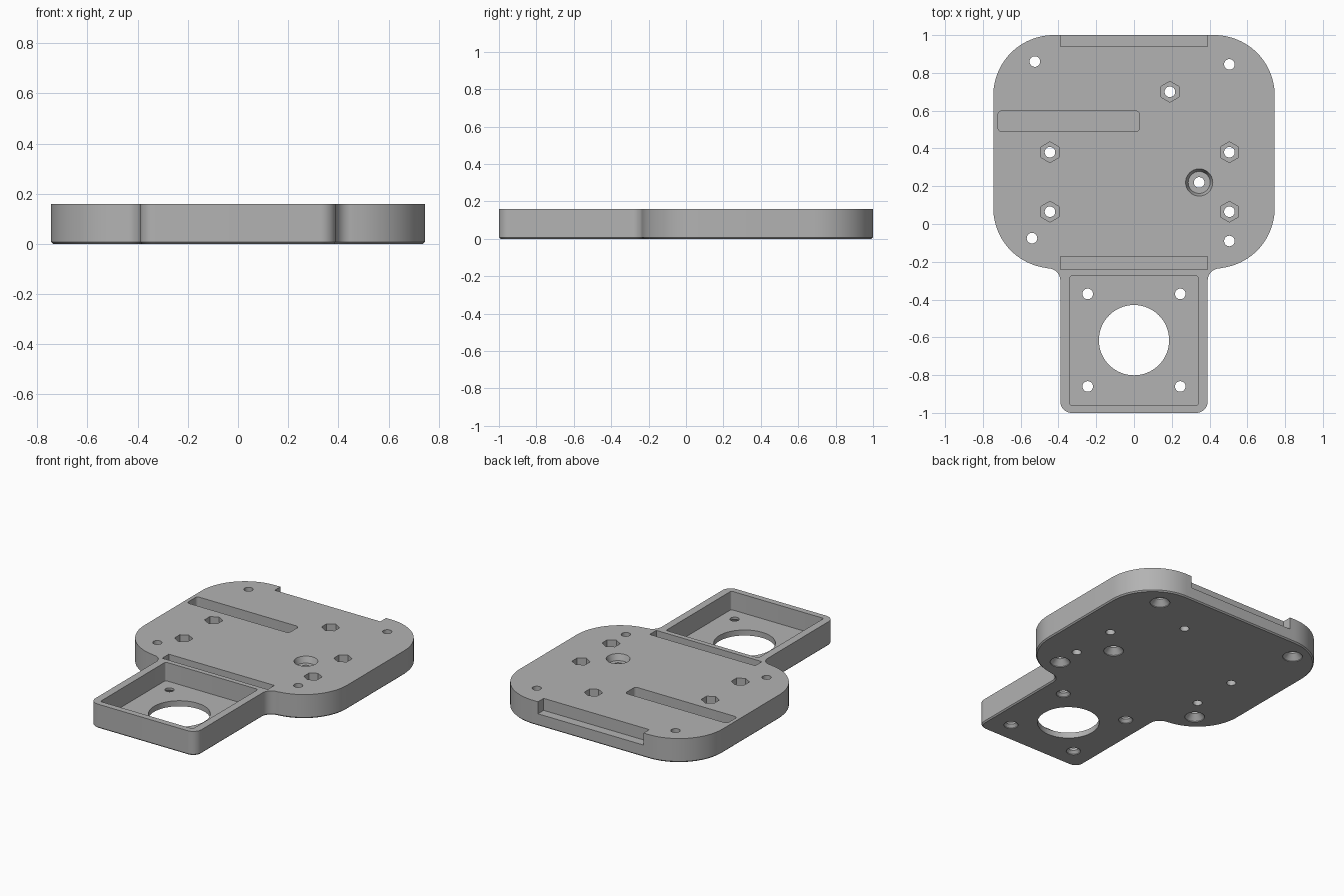
import bpy, bmesh, math
from mathutils import Vector

cube = bpy.data.objects.get("Cube")
if cube:
    bpy.data.objects.remove(cube, do_unlink=True)

TOP = 0.16
grey = bpy.data.materials.new("plain_grey")
grey.use_nodes = True
COLOUR = (0.45, 0.45, 0.45, 1)
grey.diffuse_color = COLOUR
grey.node_tree.nodes["Principled BSDF"].inputs["Base Color"].default_value = COLOUR


def rounded(corners, seg=12):
    """Closed outline from (x, y, radius) corners, each replaced by an arc."""
    out = []
    for i, (x, y, r) in enumerate(corners):
        p = Vector((x, y))
        a = (Vector(corners[i - 1][:2]) - p).normalized()
        b = (Vector(corners[(i + 1) % len(corners)][:2]) - p).normalized()
        if r == 0:
            out.append(p)
            continue
        centre = p + (a + b) * r
        for k in range(seg + 1):
            t = math.pi / 2 * k / seg
            out.append(centre - b * r * math.cos(t) - a * r * math.sin(t))
    return out


def make(name, bm):
    bmesh.ops.recalc_face_normals(bm, faces=bm.faces)
    me = bpy.data.meshes.new(name)
    bm.to_mesh(me)
    bm.free()
    me.materials.append(grey)
    ob = bpy.data.objects.new(name, me)
    bpy.context.collection.objects.link(ob)
    return ob


def prism(name, pts, z0, z1):
    bm = bmesh.new()
    face = bm.faces.new([bm.verts.new((p[0], p[1], z0)) for p in pts])
    ext = bmesh.ops.extrude_face_region(bm, geom=[face])["geom"]
    moved = [v for v in ext if isinstance(v, bmesh.types.BMVert)]
    bmesh.ops.translate(bm, verts=moved, vec=(0, 0, z1 - z0))
    return make(name, bm)


def lathe(name, x, y, profile, sides=32, turn=0.0):
    """Solid of revolution from (radius, z) rings, listed upwards."""
    bm = bmesh.new()
    rings = []
    for r, z in profile:
        angles = [turn + math.tau * k / sides for k in range(sides)]
        rings.append([bm.verts.new((x + r * math.cos(a), y + r * math.sin(a), z))
                      for a in angles])
    for low, high in zip(rings, rings[1:]):
        for k in range(sides):
            n = (k + 1) % sides
            bm.faces.new((low[k], low[n], high[n], high[k]))
    bm.faces.new(rings[0])
    bm.faces.new(rings[-1])
    return make(name, bm)


def box_pts(x0, x1, y0, y1, r):
    return rounded([(x0, y0, r), (x1, y0, r), (x1, y1, r), (x0, y1, r)], 6)


# Plate: rounded body with a narrower front tab, filleted where they meet
half = [(0.39, -1, 0.06), (0.39, -0.235, 0.065), (0.745, -0.235, 0.0), (0.745, 1, 0.32)]
BODY_R = 0.32
right_pts = rounded([(0, -1, 0)] + half[:2] + [(0.8, -0.235, 0), (0.8, 1, 0), (0, 1, 0)])[1:-3]
corner = rounded([(0, -0.235, 0), (0.745, -0.235, BODY_R), (0.745, 1, BODY_R), (0, 1, 0)], 24)[1:-1]
right_pts += [p for p in corner if p.x > right_pts[-1].x + 0.005 or p.y > 0]
outline = right_pts + [Vector((-p.x, p.y)) for p in reversed(right_pts)]
plate = prism("mounting_plate", outline, 0, TOP)

# Small chamfer round the underside
bm = bmesh.new()
bm.from_mesh(plate.data)
rim = [e for e in bm.edges if all(v.co.z < 0.001 for v in e.verts)]
bmesh.ops.bevel(bm, geom=rim, offset=0.008, segments=1, affect='EDGES')
bm.to_mesh(plate.data)
bm.free()

HI, LO = TOP + 0.05, -0.05
cutters = [
    # Square pocket, slots and rear notch
    prism("pocket_cutter", box_pts(-0.34, 0.34, -0.96, -0.275, 0.012), 0.037, HI),
    prism("front_slot_cutter", box_pts(-0.388, 0.388, -0.242, -0.172, 0), 0.08, HI),
    prism("long_slot_cutter", box_pts(-0.72, 0.03, 0.49, 0.598, 0.02), 0.09, HI),
    prism("rear_notch_cutter", box_pts(-0.388, 0.388, 0.94, 1.1, 0), 0.08, HI),
    # Large round opening in the tab
    lathe("opening_cutter", 0, -0.615, [(0.186, LO), (0.186, HI)], 64),
]


def screw_hole(x, y, wide, depth):
    """Through hole countersunk from below."""
    cutters.append(lathe("screw_cutter", x, y, [
        (wide, LO), (wide, 0.005), (0.028, depth), (0.028, HI)]))


# Tab screws and plate screws
for x in (-0.245, 0.245):
    for y in (-0.86, -0.37):
        screw_hole(x, y, 0.043, 0.022)
for x, y in ((-0.525, 0.86), (0.505, 0.845), (-0.54, -0.075), (0.505, -0.09)):
    screw_hole(x, y, 0.06, 0.04)

# Hexagonal nut recesses with through holes
for x, y in ((0.19, 0.7), (-0.445, 0.38), (-0.445, 0.065), (0.505, 0.38), (0.505, 0.065)):
    cutters.append(lathe("nut_cutter", x, y, [(0.055, 0.08), (0.055, HI)], 6, math.pi / 6))
    cutters.append(lathe("nut_hole_cutter", x, y, [(0.028, LO), (0.028, HI)]))

# Stepped bore
screw_hole(0.345, 0.22, 0.06, 0.04)
cutters.append(lathe("bore_cutter", 0.345, 0.22, [(0.058, 0.12), (0.072, TOP), (0.072, HI)], 40))

for cutter in cutters:
    cutter.hide_render = True
    mod = plate.modifiers.new(cutter.name, 'BOOLEAN')
    mod.operation = 'DIFFERENCE'
    mod.solver = 'EXACT'
    mod.object = cutter

# Keep the finished cut mesh and discard the cutters
bpy.context.view_layer.update()
deps = bpy.context.evaluated_depsgraph_get()
finished = bpy.data.meshes.new_from_object(plate.evaluated_get(deps))
plate.modifiers.clear()
plate.data = finished
for cutter in cutters:
    bpy.data.objects.remove(cutter, do_unlink=True)
plate.data.materials.clear()
plate.data.materials.append(grey)
for poly in plate.data.polygons:
    poly.material_index = 0

bpy.ops.object.select_all(action='DESELECT')
plate.select_set(True)
bpy.context.view_layer.objects.active = plate
bpy.ops.object.shade_smooth_by_angle(angle=math.radians(30))
